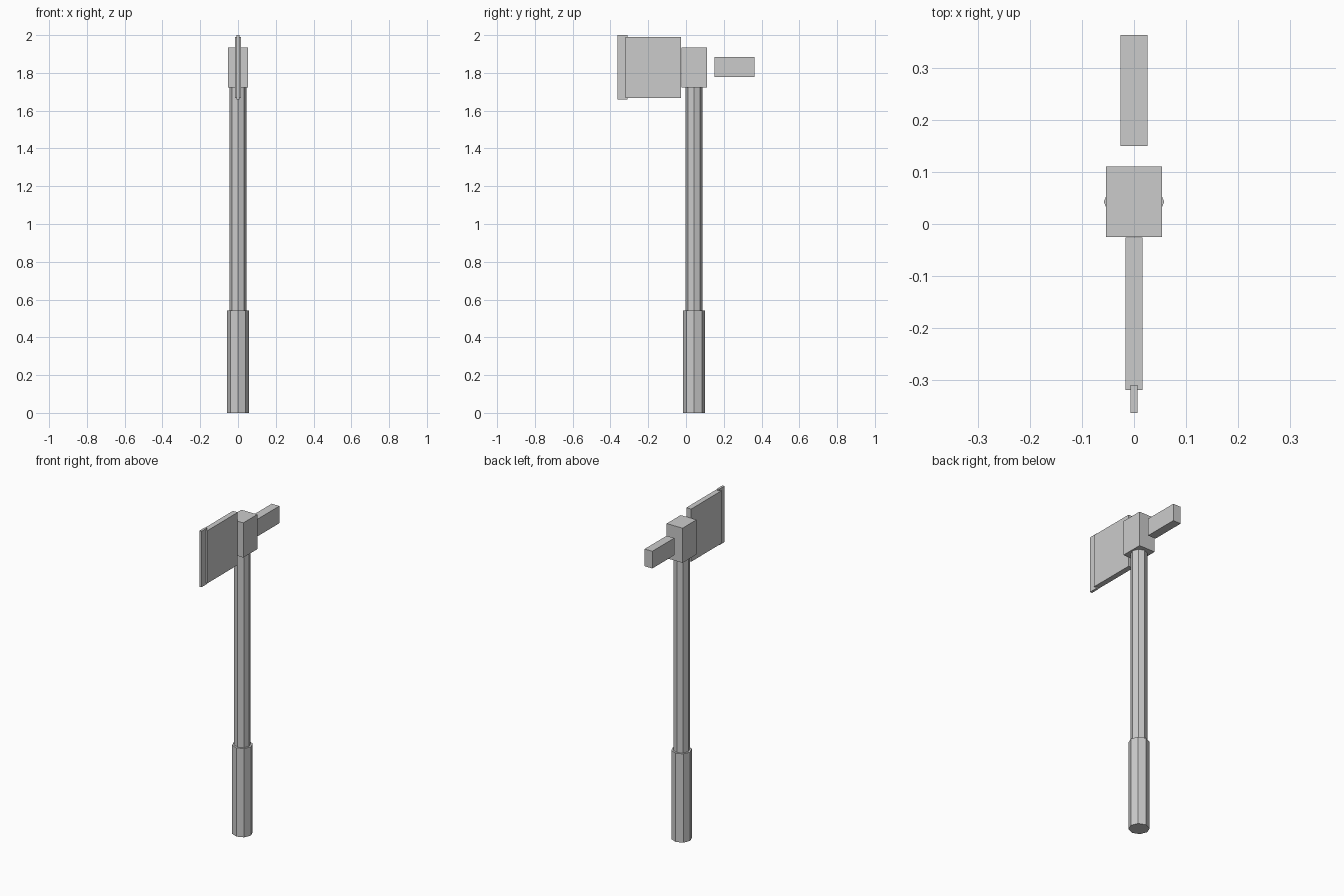
import bpy

if "Cube" in bpy.data.objects:
    bpy.data.objects.remove(bpy.data.objects["Cube"])

grey = bpy.data.materials.new("plain_grey")
grey.diffuse_color = (0.6, 0.6, 0.6, 1)
grey.use_nodes = True
grey.node_tree.nodes["Principled BSDF"].inputs["Base Color"].default_value = grey.diffuse_color

AXIS_Y = 0.0425  # pole centre line


def finish(name):
    ob = bpy.context.object
    ob.name = name
    ob.data.materials.append(grey)
    return ob


def box(name, half_x, y0, y1, z0, z1):
    bpy.ops.mesh.primitive_cube_add(size=1, location=(0, (y0 + y1) / 2, (z0 + z1) / 2))
    ob = finish(name)
    ob.scale = (2 * half_x, y1 - y0, z1 - z0)
    bpy.ops.object.transform_apply(location=False, rotation=False, scale=True)


def octagon_pole(name, radius, z0, z1):
    bpy.ops.mesh.primitive_cylinder_add(vertices=8, radius=radius, depth=z1 - z0,
                                        location=(0, AXIS_Y, (z0 + z1) / 2))
    finish(name)


# Pole with thicker grip at the bottom
octagon_pole("grip", 0.058, 0.0, 0.542)
octagon_pole("shaft", 0.046, 0.542, 1.73)

# Head block, blade with thin cutting edge, and floating rear hammer block
box("head_block", 0.0535, -0.025, 0.11, 1.723, 1.935)
box("blade", 0.0163, -0.319, -0.026, 1.668, 1.99)
box("cutting_edge", 0.007, -0.3625, -0.309, 1.658, 2.0)
box("rear_block", 0.026, 0.15, 0.3625, 1.778, 1.883)
